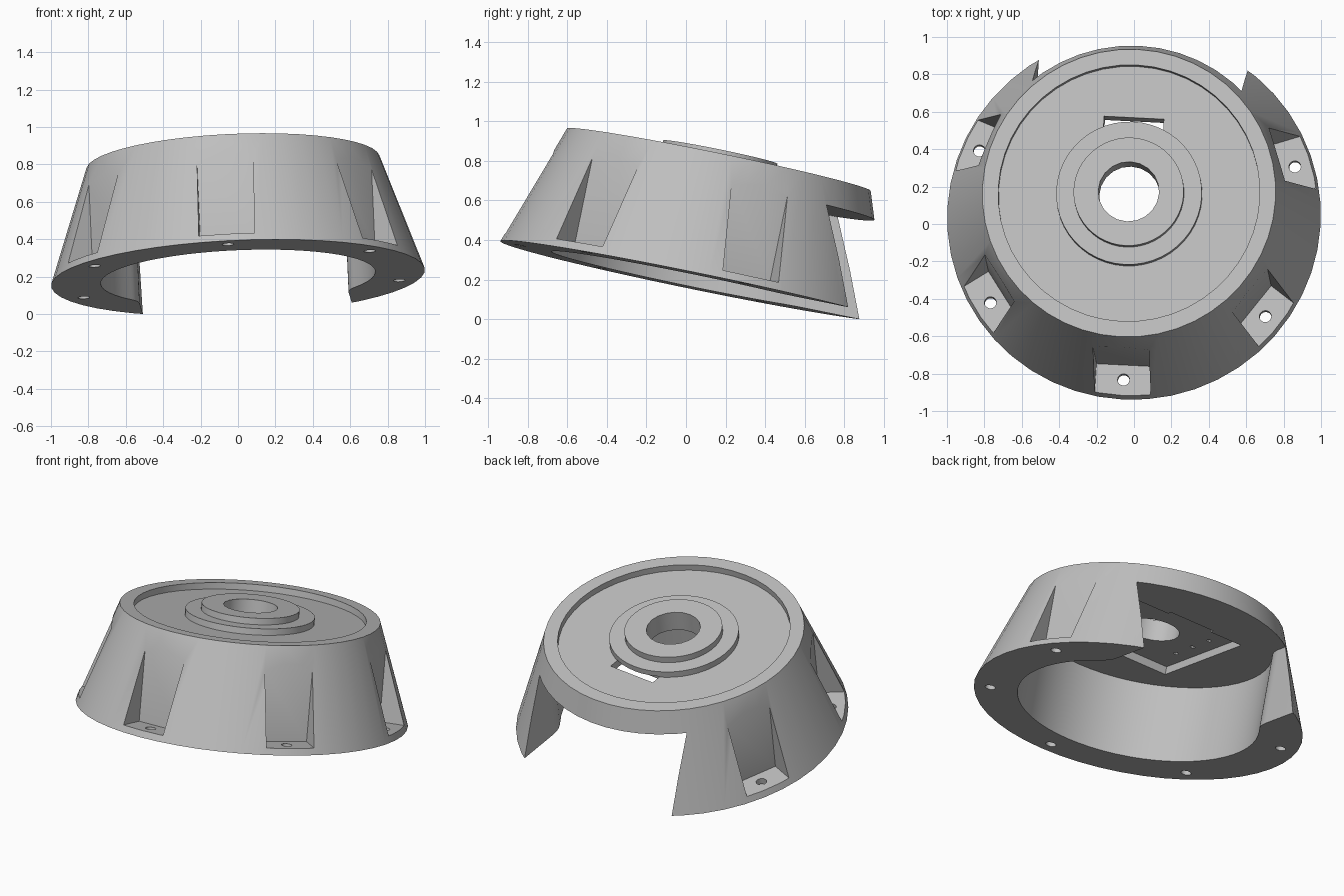
import bpy, bmesh, math
from mathutils import Matrix, Vector

if "Cube" in bpy.data.objects:
    bpy.data.objects.remove(bpy.data.objects["Cube"])

grey = bpy.data.materials.new("light grey")
grey.diffuse_color = (0.52, 0.52, 0.52, 1)
grey.use_nodes = True
grey.node_tree.nodes["Principled BSDF"].inputs["Base Color"].default_value = grey.diffuse_color


def circle(r, z, n, cx=0, cy=0):
    return [(cx + r * math.cos(2 * math.pi * i / n), cy + r * math.sin(2 * math.pi * i / n), z)
            for i in range(n)]


def loft(name, rings):
    """Closed solid through rings of equal point count, capped at both ends."""
    bm = bmesh.new()
    vs = [[bm.verts.new(p) for p in ring] for ring in rings]
    n = len(vs[0])
    for a, b in zip(vs, vs[1:]):
        for i in range(n):
            bm.faces.new((a[i], a[(i + 1) % n], b[(i + 1) % n], b[i]))
    bm.faces.new(vs[0][::-1])
    bm.faces.new(vs[-1])
    bmesh.ops.recalc_face_normals(bm, faces=bm.faces)
    me = bpy.data.meshes.new(name)
    bm.to_mesh(me)
    bm.free()
    ob = bpy.data.objects.new(name, me)
    bpy.context.collection.objects.link(ob)
    return ob


def prism(name, outline, z0, z1):
    return loft(name, [[(x, y, z) for x, y in outline] for z in (z0, z1)])


def block(name, x0, x1, y0, y1, z0, z1):
    return prism(name, [(x0, y0), (x1, y0), (x1, y1), (x0, y1)], z0, z1)


def drill(name, r, z0, z1, n, cx=0, cy=0):
    return loft(name, [circle(r, z, n, cx, cy) for z in (z0, z1)])


# Tapered housing with recessed top and stepped boss
profile = [(1.0, 0), (0.785, 0.625), (0.70, 0.625), (0.70, 0.585), (0.39, 0.585),
           (0.39, 0.625), (0.295, 0.625), (0.295, 0.665)]
housing = loft("housing", [circle(r, z, 48) for r, z in profile])
cutters = []

# Hollow interior, open at the back, with rounded wall ends
R, W, F = 0.735, 0.56, 0.2
fy = math.sqrt((R + F) ** 2 - (W + F) ** 2)
theta = math.atan2(fy, W + F)
right = [(W, 1.4)]
for i in range(7):
    a = math.pi + theta * i / 6
    right.append((W + F + F * math.cos(a), fy + F * math.sin(a)))
for i in range(1, 21):
    a = theta + (-math.pi / 2 - theta) * i / 20
    right.append((R * math.cos(a), R * math.sin(a)))
outline = right + [(-x, y) for x, y in right[-2::-1]]
cutters.append(prism("interior_cutter", outline, -0.2, 0.485))

# Mounting pockets and their screw holes
for k in range(-2, 3):
    turn = Matrix.Rotation(math.radians(55 * k), 4, 'Z')
    pocket = block("pocket_cutter", -0.15, 0.15, -1.2, -0.82, 0.04, 0.72)
    screw = drill("screw_cutter", 0.032, -0.1, 0.3, 16, 0, -0.9)
    for ob in (pocket, screw):
        ob.data.transform(turn)
        cutters.append(ob)

# Square seat under the top, cable slot and centre bore
cutters.append(block("seat_cutter", -0.39, 0.39, -0.39, 0.39, 0.40, 0.535))
cutters.append(block("slot_cutter", -0.16, 0.16, 0.32, 0.42, 0.41, 0.59))
cutters.append(drill("bore_cutter", 0.163, 0.3, 0.8, 20))

# Small blind holes in the seat
for x in (-0.3, 0.3):
    for y in (-0.17, 0, 0.17):
        cutters.append(drill("blind_hole_cutter", 0.015, 0.45, 0.56, 10, x, y))

for c in cutters:
    c.hide_render = True
    m = housing.modifiers.new(c.name, 'BOOLEAN')
    m.operation = 'DIFFERENCE'
    m.solver = 'EXACT'
    m.object = c

# Bake the cuts and drop the cutters
deps = bpy.context.evaluated_depsgraph_get()
mesh = bpy.data.meshes.new_from_object(housing.evaluated_get(deps))
housing.modifiers.clear()
housing.data = mesh
for c in cutters:
    bpy.data.objects.remove(c, do_unlink=True)

# Tilt the housing and stand it on the ground
axis = Vector((-0.043, 0.2006, 0.979)).normalized()
tilt = Vector((0, 0, 1)).rotation_difference(axis).to_matrix().to_4x4()
mesh.transform(Matrix.Translation((0, 0.04, 0)) @ tilt @ Matrix.Rotation(math.radians(-3.2), 4, 'Z'))
low = min(v.co.z for v in mesh.vertices)
mesh.transform(Matrix.Translation((0, 0, -low)))

mesh.materials.clear()
mesh.materials.append(grey)
for p in mesh.polygons:
    p.material_index = 0
bpy.context.view_layer.objects.active = housing
housing.select_set(True)
bpy.ops.object.shade_smooth_by_angle(angle=math.radians(30))
